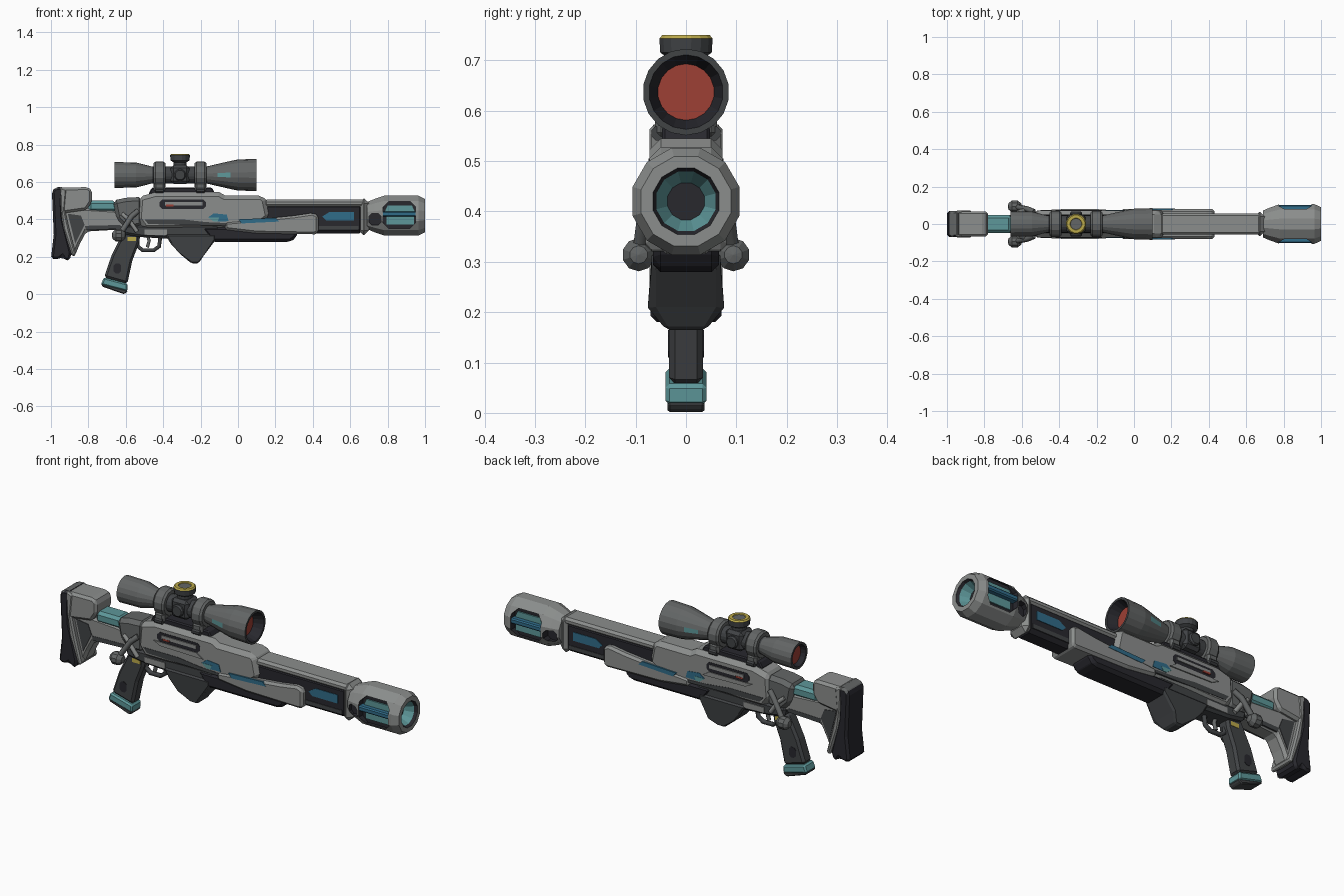
import bpy, bmesh, math
from mathutils import Vector


def colour(name, rgb):
    m = bpy.data.materials.new(name)
    m.diffuse_color = (*rgb, 1)
    return m


GREY = colour("light grey", (0.26, 0.27, 0.265))
MID = colour("mid grey", (0.125, 0.132, 0.132))
DARK = colour("charcoal", (0.052, 0.056, 0.06))
BLACK = colour("near black", (0.021, 0.021, 0.027))
TEAL = colour("teal", (0.11, 0.31, 0.32))
BLUE = colour("blue", (0.03, 0.15, 0.25))
RED = colour("red glass", (0.34, 0.05, 0.035))
GOLD = colour("gold", (0.50, 0.40, 0.07))


def finish(name, bm, mats, bevel=0):
    bmesh.ops.remove_doubles(bm, verts=bm.verts, dist=1e-5)
    bmesh.ops.recalc_face_normals(bm, faces=bm.faces)
    me = bpy.data.meshes.new(name)
    bm.to_mesh(me)
    bm.free()
    for m in mats:
        me.materials.append(m)
    ob = bpy.data.objects.new(name, me)
    bpy.context.collection.objects.link(ob)
    if bevel:
        b = ob.modifiers.new("bevel", 'BEVEL')
        b.width, b.segments, b.limit_method = bevel, 1, 'ANGLE'
    return ob


def prism(name, pts, y0, y1, mat, bevel=0, mirror=False):
    """Side profile in x,z pulled from y0 to y1, optionally repeated on the far side."""
    bm = bmesh.new()
    for s in ((1, -1) if mirror else (1,)):
        a, b = ([bm.verts.new((x, y * s, z)) for x, z in pts] for y in (y0, y1))
        bm.faces.new(a)
        bm.faces.new(b)
        for i in range(len(pts)):
            j = (i + 1) % len(pts)
            bm.faces.new((a[i], a[j], b[j], b[i]))
    return finish(name, bm, [mat], bevel)


def slab(name, pts, half, mat, bevel=0.012):
    return prism(name, pts, -half, half, mat, bevel)


def rect(x0, x1, z0, z1, c=0.0):
    return [(x0 + c, z1), (x1 - c, z1), (x1, z1 - c), (x1, z0 + c),
            (x1 - c, z0), (x0 + c, z0), (x0, z0 + c), (x0, z1 - c)] if c else \
           [(x0, z1), (x1, z1), (x1, z0), (x0, z0)]


def plate(name, pts, y, mat):
    """Thin painted panel on both sides, its outer face at y."""
    return prism(name, pts, y - 0.008, y, mat, 0, True)


def lathe(name, prof, centre, axis, mats, idx=None, n=16):
    """Profile of (distance along axis, radius); idx gives a material per profile step."""
    bm = bmesh.new()
    rings = []
    for t, r in prof:
        ring = []
        for k in range(n):
            a = 2 * math.pi * (k + 0.5) / n
            u, v = r * math.cos(a), r * math.sin(a)
            p = {'X': (t, u, v), 'Y': (u, t, v), 'Z': (u, v, t)}[axis]
            ring.append(bm.verts.new(Vector(p) + Vector(centre)))
        rings.append(ring)
    for i in range(len(rings) - 1):
        for k in range(n):
            j = (k + 1) % n
            f = bm.faces.new((rings[i][k], rings[i][j], rings[i + 1][j], rings[i + 1][k]))
            f.material_index = idx[i] if idx else 0
    bmesh.ops.dissolve_degenerate(bm, dist=1e-6, edges=bm.edges)
    return finish(name, bm, mats)


def tube(name, pts, r, mat):
    cu = bpy.data.curves.new(name, 'CURVE')
    cu.dimensions, cu.bevel_depth, cu.bevel_resolution, cu.use_fill_caps = '3D', r, 1, True
    sp = cu.splines.new('POLY')
    sp.points.add(len(pts) - 1)
    for p, co in zip(sp.points, pts):
        p.co = (*co, 1)
    cu.materials.append(mat)
    bpy.context.collection.objects.link(bpy.data.objects.new(name, cu))


def recolour(ob, mat, rule):
    """Give a second colour to the faces that meet the rule."""
    ob.data.materials.append(mat)
    for f in ob.data.polygons:
        if rule(f):
            f.material_index = len(ob.data.materials) - 1


# Muzzle brake: side slots with black walls, coloured floors and a blue middle bar
brake = lathe("muzzle_brake", [(0.69, 0.0), (0.69, 0.075), (0.73, 0.092), (0.78, 0.110), (0.965, 0.110),
              (1.0, 0.092), (1.0, 0.068), (0.985, 0.061), (0.94, 0.038), (0.94, 0.0)], (0, 0, 0.42), 'X',
              [GREY, TEAL, BLACK], [0, 0, 0, 0, 0, 0, 2, 1, 2], 12)
for name, pts, y in (("slot_cutter", rect(0.775, 0.95, 0.352, 0.495, 0.03), 0.068),
                     ("rear_slot_cutter", rect(0.70, 0.765, 0.37, 0.43, 0.015), 0.055)):
    c = prism(name, pts, y, 0.2, BLACK, 0, True)
    c.hide_render = c.hide_viewport = True
    b = brake.modifiers.new("slot", 'BOOLEAN')
    b.operation, b.object, b.solver, b.material_mode = 'DIFFERENCE', c, 'EXACT', 'TRANSFER'
plate("brake_slot_teal", [(0.80, 0.474), (0.93, 0.474), (0.945, 0.44), (0.785, 0.44)], 0.075, TEAL)
plate("brake_slot_lower_teal", rect(0.795, 0.94, 0.372, 0.415), 0.075, TEAL)
prism("brake_slot_bar", rect(0.77, 0.955, 0.415, 0.443), 0.06, 0.102, BLUE, 0.006, True)

# Barrel and shroud
slab("barrel_shroud", rect(0.12, 0.67, 0.325, 0.485), 0.052, BLACK, 0.02)
slab("barrel_top", rect(0.14, 0.68, 0.467, 0.505), 0.057, GREY)
slab("barrel_collar", rect(0.645, 0.70, 0.315, 0.51), 0.064, GREY, 0.025)
plate("barrel_blue_panel", [(0.45, 0.415), (0.49, 0.44), (0.62, 0.44), (0.62, 0.395), (0.47, 0.395)], 0.055, BLUE)
plate("barrel_lower_trim", rect(0.42, 0.645, 0.343, 0.365), 0.055, DARK)

# Receiver and fore end
slab("receiver", [(-0.53, 0.52), (-0.44, 0.545), (-0.10, 0.545), (-0.07, 0.528), (0.13, 0.528), (0.15, 0.505),
                  (0.17, 0.41), (0.10, 0.36), (-0.38, 0.345), (-0.50, 0.345), (-0.54, 0.40)], 0.072, GREY, 0.022)
slab("lower_receiver", [(-0.62, 0.37), (-0.1, 0.37), (-0.1, 0.29), (-0.36, 0.295), (-0.52, 0.305), (-0.61, 0.32)],
     0.06, DARK)
plate("lower_receiver_trim", rect(-0.50, -0.38, 0.315, 0.345), 0.064, GREY)
slab("fore_end", [(-0.07, 0.385), (0.10, 0.40), (0.30, 0.42), (0.40, 0.435), (0.43, 0.42), (0.43, 0.33), (0.41, 0.32),
                  (0.10, 0.325), (-0.07, 0.345)], 0.080, GREY, 0.012)
slab("fore_end_underside", [(-0.20, 0.36), (0.33, 0.36), (0.31, 0.30), (0.28, 0.28), (-0.14, 0.28)], 0.066, BLACK, 0.015)
plate("receiver_blue_window", [(-0.16, 0.41), (-0.13, 0.432), (-0.06, 0.425), (-0.05, 0.390), (-0.13, 0.388)], 0.0745, BLUE)
plate("window_teal_edge", [(-0.16, 0.41), (-0.10, 0.41), (-0.11, 0.388), (-0.13, 0.388)], 0.076, TEAL)
plate("fore_end_blue_strip", [(0.0, 0.400), (0.20, 0.408), (0.22, 0.388), (0.02, 0.378)], 0.082, BLUE)
plate("side_dark_groove", [(-0.50, 0.400), (-0.30, 0.400), (-0.17, 0.385), (-0.06, 0.380), (-0.06, 0.365), (-0.48, 0.375)],
      0.074, DARK)

# Ejection port with bolt inside
plate("ejection_port", rect(-0.42, -0.17, 0.455, 0.505, 0.015), 0.074, BLACK)
plate("port_bolt", rect(-0.39, -0.19, 0.475, 0.493), 0.079, GREY)
plate("port_lip", [(-0.44, 0.455), (-0.19, 0.455), (-0.15, 0.43), (-0.40, 0.435)], 0.078, GREY)
plate("port_red_mark", rect(-0.385, -0.345, 0.468, 0.478), 0.080, RED)

# Magazine, narrower at the foot
mag = slab("magazine", [(-0.39, 0.32), (-0.36, 0.27), (-0.31, 0.215), (-0.25, 0.165), (-0.21, 0.165), (-0.18, 0.21),
                        (-0.12, 0.29), (-0.12, 0.32)], 0.068, DARK, 0.008)
for v in mag.data.vertices:
    if v.co.z < 0.18:
        v.co.y *= 0.6

# Rear bolt housing and levers
slab("bolt_housing", [(-0.67, 0.50), (-0.60, 0.515), (-0.51, 0.52), (-0.51, 0.36), (-0.60, 0.35), (-0.65, 0.40)],
     0.064, MID, 0.02)
for s in (-1, 1):
    tube("bolt_lever", [(-0.535, s * 0.065, 0.445), (-0.57, s * 0.08, 0.415), (-0.635, s * 0.093, 0.315)], 0.015, MID)
    tube("safety_lever", [(-0.62, s * 0.064, 0.43), (-0.585, s * 0.072, 0.40), (-0.54, s * 0.066, 0.335)], 0.012, GREY)
    lathe("lever_knob", [(-0.038, 0), (-0.034, 0.018), (-0.016, 0.033), (0.014, 0.033), (0.034, 0.018), (0.038, 0)],
          (-0.637, s * 0.094, 0.314), 'X', [MID], None, 10)

# Stock
slab("stock_spine", [(-0.80, 0.50), (-0.655, 0.50), (-0.64, 0.44), (-0.80, 0.44)], 0.048, TEAL, 0.015)
slab("stock_arm", [(-0.95, 0.47), (-0.66, 0.452), (-0.60, 0.42), (-0.58, 0.35), (-0.64, 0.345), (-0.81, 0.335),
                   (-0.845, 0.27), (-0.87, 0.21), (-0.95, 0.21)], 0.046, GREY, 0.014)
slab("cheek_rest", [(-0.95, 0.57), (-0.80, 0.572), (-0.78, 0.555), (-0.78, 0.495), (-0.81, 0.45), (-0.95, 0.43)],
     0.068, GREY, 0.018)
pad = slab("butt_pad", [(-0.995, 0.55), (-0.975, 0.572), (-0.93, 0.572), (-0.94, 0.50), (-0.935, 0.40), (-0.89, 0.22),
                        (-0.90, 0.18), (-0.925, 0.18), (-0.94, 0.20), (-0.96, 0.185), (-1.0, 0.19), (-0.985, 0.32)],
           0.070, BLACK, 0.012)
recolour(pad, MID, lambda f: f.normal.z > 0.6)
slab("butt_rim", [(-0.955, 0.575), (-0.915, 0.56), (-0.925, 0.45), (-0.90, 0.34), (-0.865, 0.21), (-0.885, 0.20),
                  (-0.935, 0.35), (-0.95, 0.46)], 0.072, GREY, 0.008)
plate("stock_recess", [(-0.91, 0.43), (-0.84, 0.42), (-0.82, 0.37), (-0.87, 0.27)], 0.049, DARK)
plate("stock_dark_edge", [(-0.82, 0.365), (-0.63, 0.37), (-0.62, 0.35), (-0.81, 0.342)], 0.0475, DARK)

# Grip with a teal cap and dark foot, gold marks
slab("grip", [(-0.615, 0.33), (-0.52, 0.33), (-0.53, 0.27), (-0.565, 0.18), (-0.592, 0.055), (-0.716, 0.09),
              (-0.675, 0.21)], 0.034, DARK, 0.012)
slab("grip_cap", [(-0.717, 0.090), (-0.590, 0.056), (-0.592, 0.014), (-0.733, 0.050)], 0.041, TEAL, 0.008)
slab("grip_foot", [(-0.732, 0.056), (-0.590, 0.020), (-0.594, 0.010), (-0.61, 0.0), (-0.725, 0.040)], 0.037, DARK, 0.005)
plate("grip_inlay", rect(-0.665, -0.625, 0.11, 0.165, 0.012), 0.036, BLACK)
plate("gold_mark", rect(-0.592, -0.545, 0.283, 0.305), 0.036, GOLD)

# Trigger and guard
tube("trigger_guard", [(-0.54, 0, 0.31), (-0.535, 0, 0.255), (-0.51, 0, 0.235), (-0.45, 0, 0.235), (-0.422, 0, 0.255),
                       (-0.415, 0, 0.31)], 0.012, DARK)
tube("trigger", [(-0.485, 0, 0.32), (-0.475, 0, 0.285), (-0.485, 0, 0.25)], 0.010, MID)

# Scope rail, tube with lenses, mounts
slab("scope_rail", [(-0.46, 0.57), (-0.14, 0.57), (-0.12, 0.535), (-0.48, 0.535)], 0.048, BLACK, 0.006)
scope = lathe("scope", [(-0.635, 0), (-0.635, 0.048), (-0.66, 0.056), (-0.66, 0.069), (-0.545, 0.067), (-0.46, 0.045),
                        (-0.17, 0.045), (-0.11, 0.059), (-0.04, 0.075), (0.0, 0.083), (0.10, 0.086), (0.10, 0.074),
                        (0.05, 0.056), (0.05, 0)], (0, 0, 0.637), 'X',
              [MID, RED, DARK, BLACK], [1, 3, 2, 0, 0, 2, 0, 0, 0, 0, 2, 3, 1], 18)
recolour(scope, TEAL, lambda f: -0.11 < f.center.x < -0.04 and abs(f.center.z - 0.637) < 0.01)
for x in (-0.42, -0.20):
    lathe("scope_ring", [(-0.032, 0.04), (-0.032, 0.063), (-0.022, 0.071), (0.022, 0.071), (0.032, 0.063), (0.032, 0.04)],
          (x, 0, 0.637), 'X', [MID], None, 14)
    slab("scope_mount", rect(x - 0.03, x + 0.03, 0.545, 0.60), 0.062, MID, 0.012)
    for s in (-1, 1):
        lathe("mount_screw", [(-0.022, 0), (-0.022, 0.015), (0.022, 0.015), (0.022, 0)],
              (x, s * 0.055, 0.555), 'X', [DARK], None, 8)

# Adjustment turrets
slab("turret_block", rect(-0.36, -0.26, 0.59, 0.69), 0.052, DARK, 0.015)
lathe("side_turret", [(-0.068, 0), (-0.068, 0.026), (-0.06, 0.032), (0.06, 0.032), (0.068, 0.026), (0.068, 0)],
      (-0.31, 0, 0.637), 'Y', [DARK], None, 12)
lathe("top_turret", [(0.67, 0.036), (0.705, 0.036), (0.715, 0.052), (0.743, 0.054), (0.75, 0.048), (0.75, 0.032),
                     (0.746, 0.03), (0.746, 0)], (-0.31, 0, 0), 'Z', [DARK, GOLD, MID], [0, 0, 0, 1, 1, 1, 2], 16)
